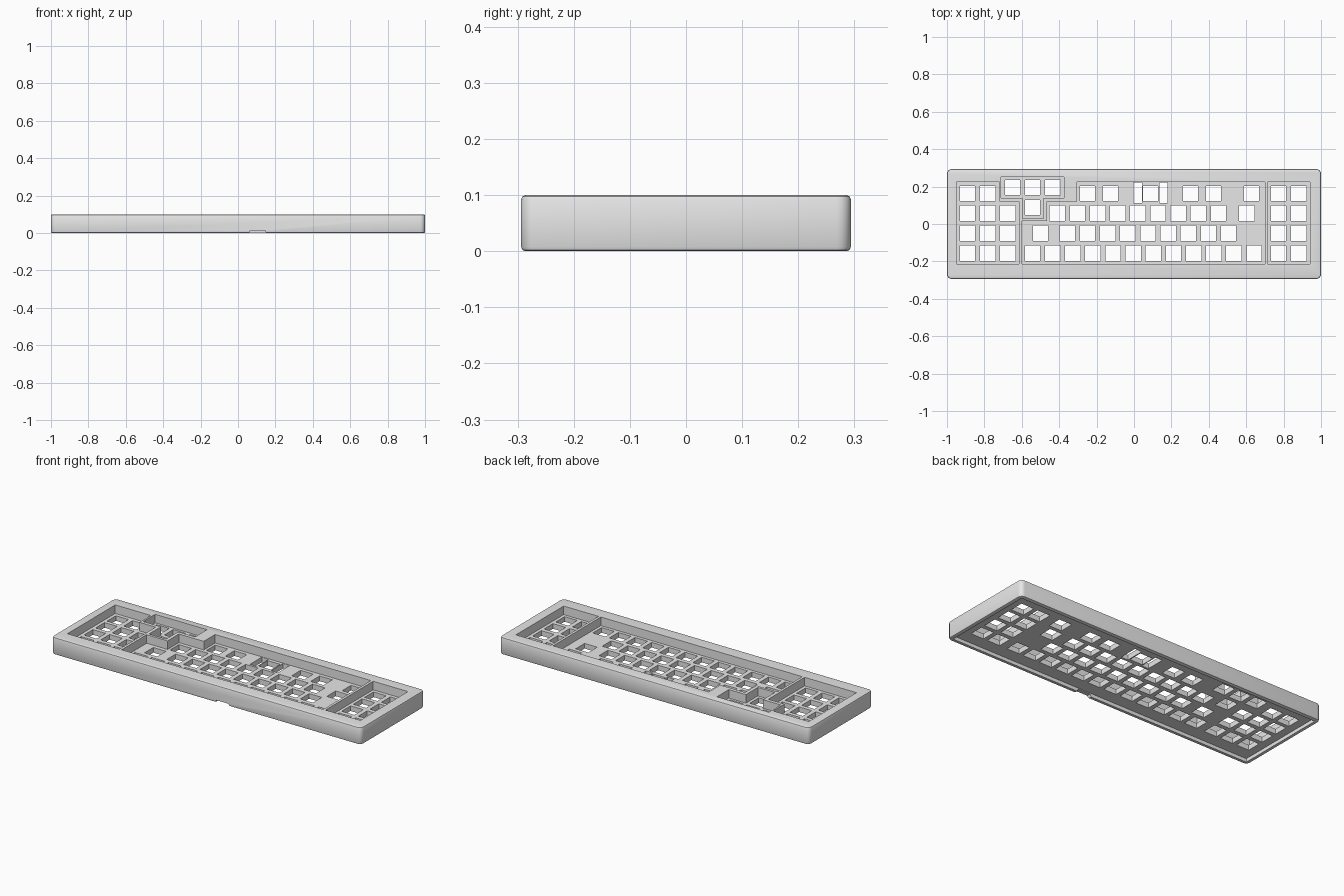
import bpy
import bmesh
from mathutils import Vector

cube = bpy.data.objects.get("Cube")
if cube:
    bpy.data.objects.remove(cube, do_unlink=True)

grey = bpy.data.materials.new("light grey plastic")
grey.use_nodes = True
grey.diffuse_color = (0.8, 0.8, 0.8, 1)
grey.node_tree.nodes["Principled BSDF"].inputs["Base Color"].default_value = (0.8, 0.8, 0.8, 1)


def make_object(name, bm):
    bmesh.ops.recalc_face_normals(bm, faces=bm.faces[:])
    mesh = bpy.data.meshes.new(name)
    bm.to_mesh(mesh)
    bm.free()
    mesh.materials.append(grey)
    obj = bpy.data.objects.new(name, mesh)
    bpy.context.collection.objects.link(obj)
    return obj


def add_prism(bm, outline, low, high, along="z"):
    """Extrude an outline along z, or an x/z outline along y."""
    def place(u, v, w):
        return (u, v, w) if along == "z" else (u, w, v)
    face = bm.faces.new([bm.verts.new(place(u, v, low)) for u, v in outline])
    grown = bmesh.ops.extrude_face_region(bm, geom=[face])["geom"]
    verts = [g for g in grown if isinstance(g, bmesh.types.BMVert)]
    bmesh.ops.translate(bm, verts=verts, vec=Vector(place(0, 0, high - low)))


def rect(x0, x1, y0, y1):
    return [(x0, y0), (x1, y0), (x1, y1), (x0, y1)]


def cutter(name, outlines, low, high, along="z"):
    bm = bmesh.new()
    for outline in outlines:
        add_prism(bm, outline, low, high, along)
    obj = make_object(name, bm)
    obj.hide_render = True
    return obj


# Outer case block with rounded corners and softened rims
height, plate_bottom, plate_top = 0.1, 0.02, 0.05
bm = bmesh.new()
add_prism(bm, rect(-1, 1, -0.294, 0.294), 0, height)
upright = [e for e in bm.edges if abs(e.verts[0].co.z - e.verts[1].co.z) > 0.05]
bmesh.ops.bevel(bm, geom=upright, offset=0.025, segments=4, profile=0.5, affect="EDGES")
rims = [e for e in bm.edges if abs(e.verts[0].co.z - e.verts[1].co.z) < 0.001]
bmesh.ops.bevel(bm, geom=rims, offset=0.008, segments=2, profile=0.5, affect="EDGES")
case = make_object("keyboard_case", bm)

# Sunken key wells, separated by thin walls
top, low = 0.225, -0.215
wells = [
    rect(0.715, 0.94, low, top),
    [(-0.95, low), (-0.615, low), (-0.615, 0.12), (-0.72, 0.12), (-0.72, top), (-0.95, top)],
    [(-0.71, 0.14), (-0.595, 0.14), (-0.595, 0.03), (-0.485, 0.03),
     (-0.485, 0.14), (-0.375, 0.14), (-0.375, 0.25), (-0.71, 0.25)],
    [(-0.6, low), (0.7, low), (0.7, top), (-0.305, top), (-0.305, 0.12),
     (-0.465, 0.12), (-0.465, 0.015), (-0.6, 0.015)],
]

# Switch hole centres, row by row
pitch = 0.1077
rows = [0.163, 0.058, -0.049, -0.156]
centres = []


def key_row(x, y, count=1):
    centres.extend((x + i * pitch, y) for i in range(count))


for i, y in enumerate(rows):
    key_row(-0.89, y, 2 if i == 0 else 3)
    key_row(0.773, y, 2)
for x in (-0.249, -0.126, 0.088, 0.302, 0.425, 0.628):
    key_row(x, rows[0])
key_row(-0.41, rows[1], 9)
key_row(0.602, rows[1])
key_row(-0.5, rows[2])
key_row(-0.356, rows[2], 9)
key_row(-0.543, rows[3], 12)
key_row(-0.65, 0.195, 3)
key_row(-0.543, 0.088)

half = 0.041
holes = [rect(x - half, x + half, y - half, y + half) for x, y in centres]
# Stabiliser slots either side of the wide key
holes += [rect(x - 0.022, x + 0.022, 0.112, 0.222) for x in (0.02, 0.157)]

# Cable notch at the bottom of the front wall
notch = [(0.05, -0.02), (0.16, -0.02), (0.145, 0.014), (0.065, 0.014)]

cutters = [
    cutter("well_cutter", wells, plate_top, 0.2),
    cutter("underside_cutter", [rect(-0.978, 0.978, -0.272, 0.272)], -0.1, plate_bottom),
    cutter("switch_hole_cutter", holes, 0.01, 0.06),
    cutter("cable_notch_cutter", [notch], -0.35, -0.26, "y"),
]
for tool in cutters:
    mod = case.modifiers.new(tool.name, "BOOLEAN")
    mod.operation = "DIFFERENCE"
    mod.solver = "EXACT"
    mod.object = tool

# Bake the cuts into the case and drop the cutters
bpy.context.view_layer.update()
graph = bpy.context.evaluated_depsgraph_get()
baked = bpy.data.meshes.new_from_object(case.evaluated_get(graph))
case.modifiers.clear()
case.data = baked
baked.materials.clear()
baked.materials.append(grey)
for tool in cutters:
    bpy.data.objects.remove(tool, do_unlink=True)

bpy.ops.object.select_all(action="DESELECT")
case.select_set(True)
bpy.context.view_layer.objects.active = case
bpy.ops.object.shade_smooth_by_angle()
